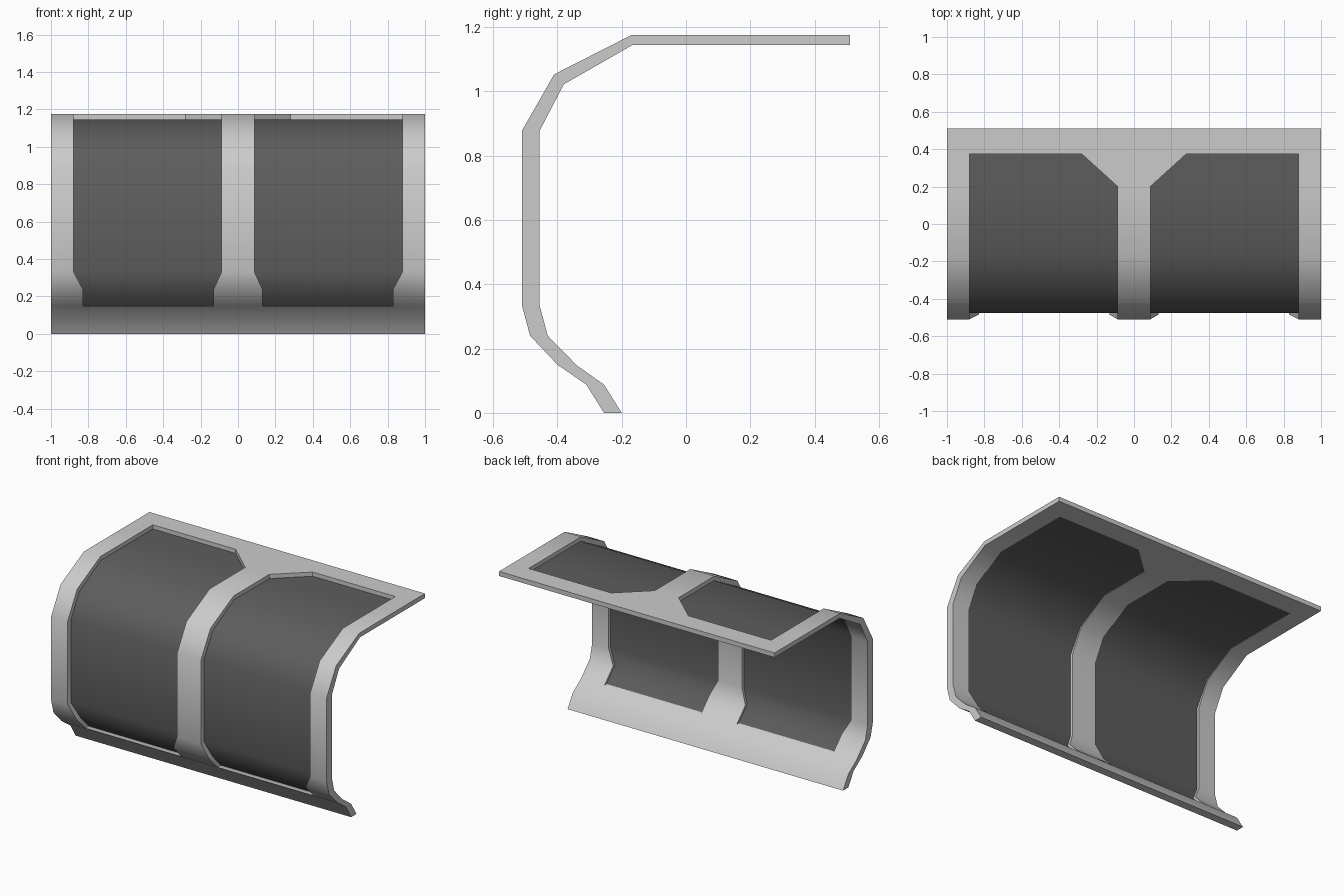
import bpy, bmesh
from mathutils import Vector

if "Cube" in bpy.data.objects:
    bpy.data.objects.remove(bpy.data.objects["Cube"])

# Each row: outer (y, z), inner (y, z), opening inner x, opening outer x, glass depth
ROWS = [
    ((0.51, 1.175), (0.51, 1.145), 0.28, 0.88, 0.92),
    ((0.375, 1.175), (0.375, 1.145), 0.28, 0.88, 0.92),
    ((0.20, 1.175), (0.20, 1.145), 0.087, 0.88, 0.92),
    ((-0.17, 1.175), (-0.165, 1.145), 0.087, 0.88, 0.92),
    ((-0.41, 1.053), (-0.38, 1.022), 0.087, 0.88, 0.78),
    ((-0.51, 0.878), (-0.455, 0.878), 0.087, 0.88, 0.64),
    ((-0.51, 0.333), (-0.455, 0.333), 0.087, 0.88, 0.64),
    ((-0.485, 0.24), (-0.43, 0.24), 0.13, 0.83, 0.64),
    ((-0.40, 0.15), (-0.34, 0.148), 0.13, 0.83, 0.64),
    ((-0.31, 0.088), (-0.255, 0.088), 0.13, 0.83, 0.64),
    ((-0.255, 0.0), (-0.20, 0.0), 0.13, 0.83, 0.64),
]
OPEN_ROWS = range(1, 8)


def point(x, row, t):
    outer, inner = Vector(row[0]), Vector(row[1])
    p = outer.lerp(inner, t)
    return (x, p.x, p.y)


def finish(bm, name, material=None):
    mesh = bpy.data.meshes.new(name)
    bm.to_mesh(mesh)
    bm.free()
    obj = bpy.data.objects.new(name, mesh)
    bpy.context.collection.objects.link(obj)
    if material:
        mesh.materials.append(material)
    bpy.ops.object.select_all(action='DESELECT')
    obj.select_set(True)
    bpy.context.view_layer.objects.active = obj
    bpy.ops.object.shade_smooth_by_angle(angle=0.7)
    return obj


# Bent frame: outer skin, inner skin, then walls along every open border
bm = bmesh.new()
skins = []
for t in (0, 1):
    skins.append([[bm.verts.new(point(x, r, t))
                   for x in (-1, -r[3], -r[2], r[2], r[3], 1)] for r in ROWS])
outer, inner = skins
partner = {a: b for ro, ri in zip(outer, inner) for a, b in zip(ro, ri)}
for i in range(len(ROWS) - 1):
    for j in range(5):
        if i in OPEN_ROWS and j in (1, 3):
            continue
        quad = [outer[i][j], outer[i + 1][j], outer[i + 1][j + 1], outer[i][j + 1]]
        bm.faces.new(quad)
        bm.faces.new([partner[v] for v in reversed(quad)])
outer_verts = set(partner)
for e in [e for e in bm.edges if e.is_boundary and e.verts[0] in outer_verts]:
    a, b = e.verts
    bm.faces.new((a, b, partner[b], partner[a]))
bmesh.ops.recalc_face_normals(bm, faces=bm.faces)
finish(bm, "window_frame")

# Dark glass sheets recessed in the two openings
glass = bpy.data.materials.new("dark_glass")
glass.diffuse_color = (0.11, 0.11, 0.11, 1)
glass.use_nodes = True
glass.node_tree.nodes["Principled BSDF"].inputs["Base Color"].default_value = glass.diffuse_color
for side, name in ((-1, "left_glass"), (1, "right_glass")):
    bm = bmesh.new()
    grid = [[bm.verts.new(point(x, r, r[4]))
             for x in sorted((side * r[2], side * r[3]))] for r in ROWS[1:9]]
    for top, low in zip(grid, grid[1:]):
        bm.faces.new((top[0], low[0], low[1], top[1]))
    finish(bm, name, glass)
